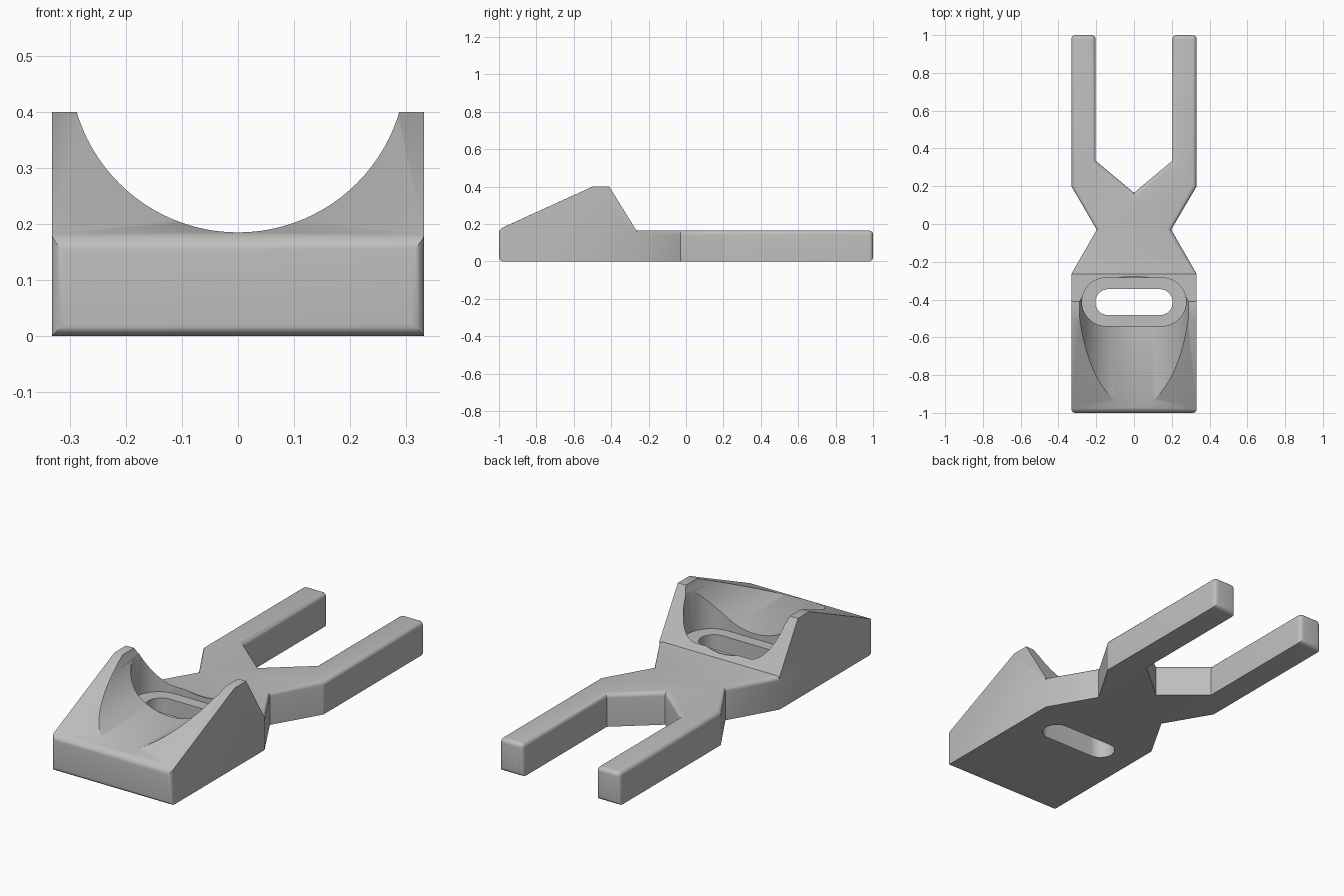
import bpy, bmesh, math
from mathutils import Vector

cube = bpy.data.objects.get("Cube")
if cube:
    bpy.data.objects.remove(cube, do_unlink=True)

grey = bpy.data.materials.new("plain grey")
grey.use_nodes = True
colour = (0.52, 0.52, 0.52, 1)
grey.diffuse_color = colour
grey.node_tree.nodes["Principled BSDF"].inputs["Base Color"].default_value = colour

BASE = 0.165    # thickness of the flat fork
HALF = 0.332    # half of the overall width


def prism(name, points, direction, round_edge=None, radius=0.022):
    """Extrude a closed outline; round the edges picked by round_edge."""
    bm = bmesh.new()
    face = bm.faces.new([bm.verts.new(p) for p in points])
    new = bmesh.ops.extrude_face_region(bm, geom=[face])["geom"]
    moved = [g for g in new if isinstance(g, bmesh.types.BMVert)]
    bmesh.ops.translate(bm, verts=moved, vec=Vector(direction))
    bmesh.ops.recalc_face_normals(bm, faces=bm.faces)
    if round_edge:
        edges = [e for e in bm.edges if round_edge(e.verts[0].co, e.verts[1].co)]
        bmesh.ops.bevel(bm, geom=edges, offset=radius, segments=5,
                        profile=0.5, affect='EDGES')
    mesh = bpy.data.meshes.new(name)
    bm.to_mesh(mesh)
    bm.free()
    obj = bpy.data.objects.new(name, mesh)
    mesh.materials.append(grey)
    bpy.context.collection.objects.link(obj)
    return obj


def combine(target, tool, operation):
    """Apply a boolean and discard the tool."""
    bpy.context.view_layer.objects.active = target
    mod = target.modifiers.new(operation.lower(), 'BOOLEAN')
    mod.object, mod.operation, mod.solver = tool, operation, 'EXACT'
    bpy.ops.object.modifier_apply(modifier=mod.name)
    bpy.data.objects.remove(tool, do_unlink=True)


def stadium(name, half_x, y0, y1, z0, z1):
    """Upright cutter with semicircular ends."""
    r, yc = (y1 - y0) / 2, (y0 + y1) / 2
    n = 24
    points = []
    for side in (1, -1):
        for i in range(n + 1):
            a = math.pi * (i / n - 0.5)
            points.append((side * (half_x - r + r * math.cos(a)),
                           yc + side * r * math.sin(a), z0))
    return prism(name, points, (0, 0, z1 - z0))


# Cradle: wedge with a rounded front face
profile = [(-1, 0), (-1, 0.172), (-0.5, 0.4), (-0.41, 0.4), (-0.265, BASE), (-0.265, 0)]
cradle = prism("cradle_and_fork", [(-HALF, y, z) for y, z in profile], (2 * HALF, 0, 0),
               lambda a, b: max(a.y, b.y) < -0.99)

# Round trough, seat pocket and through slot
R, CENTRE = 0.3, 0.485
circle = [2 * math.pi * i / 96 for i in range(96)]
trough = prism("trough_cutter",
               [(R * math.sin(a), -1.2, CENTRE - R * math.cos(a)) for a in circle],
               (0, 1.2, 0))
combine(cradle, trough, 'DIFFERENCE')
combine(cradle, stadium("pocket_cutter", 0.276, -0.54, -0.285, 0.16, 0.6), 'DIFFERENCE')
combine(cradle, stadium("slot_cutter", 0.205, -0.483, -0.345, -0.1, 0.5), 'DIFFERENCE')

# Fork: mirrored waist and two prongs
right = [(0.32, -0.275), (HALF, -0.265), (0.197, -0.03), (HALF, 0.2),
         (HALF, 1), (0.203, 1), (0.203, 0.335)]
outline = right + [(0, BASE)] + [(-x, y) for x, y in reversed(right)]


def fork_edge(a, b):
    top = min(a.z, b.z) > BASE - 0.01 and (a.y + b.y) / 2 > -0.2
    return top or min(a.y, b.y) > 0.99


fork = prism("fork", [(x, y, 0) for x, y in outline], (0, 0, BASE), fork_edge)
combine(cradle, fork, 'UNION')

bpy.ops.object.select_all(action='DESELECT')
cradle.select_set(True)
bpy.context.view_layer.objects.active = cradle
bpy.ops.object.shade_smooth_by_angle(angle=math.radians(30))
